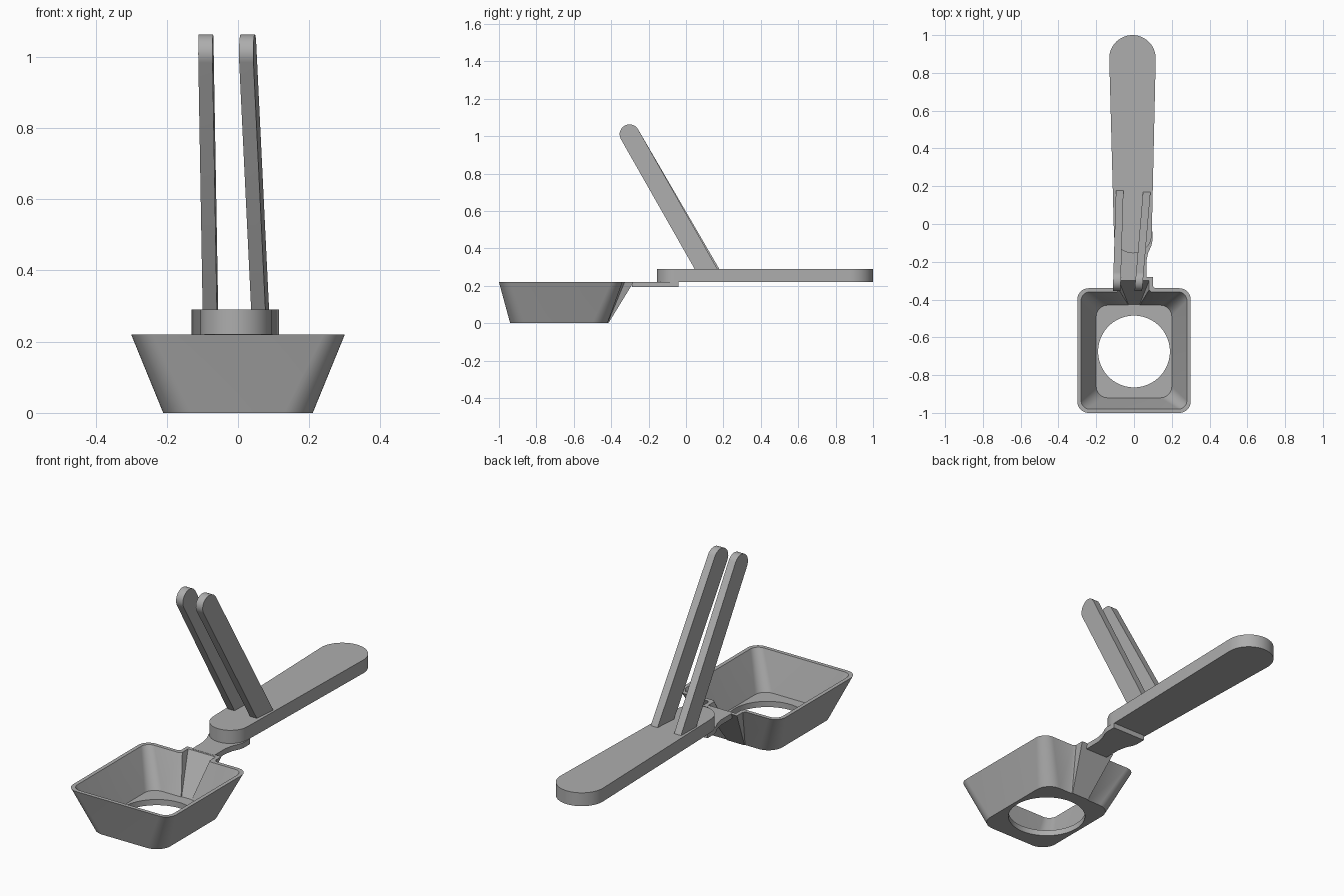
import bpy, bmesh
from math import pi, sin, cos, radians
from mathutils import Vector

if "Cube" in bpy.data.objects:
    bpy.data.objects.remove(bpy.data.objects["Cube"])

GREY = (0.42, 0.42, 0.42, 1)
mat = bpy.data.materials.new("plain grey")
mat.use_nodes = True
mat.diffuse_color = GREY
mat.node_tree.nodes["Principled BSDF"].inputs["Base Color"].default_value = GREY


def arc(cx, cy, r, start, end, n=10):
    """Points along an arc, angles in degrees."""
    angles = [radians(start + (end - start) * i / n) for i in range(n + 1)]
    return [(cx + r * cos(a), cy + r * sin(a)) for a in angles]


def finish(name, bm):
    bmesh.ops.recalc_face_normals(bm, faces=bm.faces)
    mesh = bpy.data.meshes.new(name)
    bm.to_mesh(mesh)
    bm.free()
    obj = bpy.data.objects.new(name, mesh)
    bpy.context.collection.objects.link(obj)
    mesh.materials.append(mat)
    return obj


def smooth(obj):
    bpy.ops.object.select_all(action="DESELECT")
    obj.select_set(True)
    bpy.context.view_layer.objects.active = obj
    bpy.ops.object.shade_smooth_by_angle(angle=radians(30))


def loft(name, loops):
    """Skin matching loops of points and cap both ends."""
    bm = bmesh.new()
    rings = [[bm.verts.new(p) for p in loop] for loop in loops]
    count = len(rings[0])
    for a, b in zip(rings, rings[1:]):
        for i in range(count):
            j = (i + 1) % count
            bm.faces.new((a[i], a[j], b[j], b[i]))
    bm.faces.new(rings[0])
    bm.faces.new(rings[-1])
    return finish(name, bm)


def slab(name, outline, z0, z1):
    return loft(name, [[(x, y, z) for x, y in outline] for z in (z0, z1)])


def basket_loop(z, hx, front, back, r, spout_w, spout_y):
    """Rounded rectangle with a spout pushed out of its back side."""
    pts = arc(-hx + r, front + r, r, 180, 270)
    pts += arc(hx - r, front + r, r, 270, 360)
    pts += arc(hx - r, back - r, r, 0, 90)
    w = spout_w
    pts += [(w + 0.012, back), (w, back + 0.2 * (spout_y - back)),
            (w, spout_y), (-w, spout_y),
            (-w, back + 0.2 * (spout_y - back)), (-w - 0.012, back)]
    pts += arc(-hx + r, back - r, r, 90, 180)
    return [(x, y, z) for x, y in pts]


# Basket: outer wall, rim, inner wall and floor in one skin
basket = loft("basket", [
    basket_loop(0, 0.21, -0.94, -0.42, 0.08, 0.05, -0.415),
    basket_loop(0.22, 0.30, -1.0, -0.34, 0.06, 0.10, -0.28),
    basket_loop(0.22, 0.28, -0.98, -0.36, 0.045, 0.08, -0.30),
    basket_loop(0.03, 0.20, -0.92, -0.43, 0.06, 0.03, -0.425),
])

# Round opening in the floor
cutter = slab("hole_cutter", arc(0, -0.675, 0.19, 0, 355, 71), -0.1, 0.1)
cutter.hide_render = True
cut = basket.modifiers.new("hole", "BOOLEAN")
cut.operation = "DIFFERENCE"
cut.solver = "EXACT"
cut.object = cutter
bpy.ops.object.select_all(action="DESELECT")
basket.select_set(True)
bpy.context.view_layer.objects.active = basket
bpy.ops.object.modifier_apply(modifier="hole")
bpy.data.objects.remove(cutter)
smooth(basket)

# Neck plate joining basket and handle
side = [(0.065, -0.29), (0.065, -0.2), (0.074, -0.155), (0.092, -0.115),
        (0.097, -0.09), (0.097, -0.04)]
neck = slab("neck", side + [(-x, y) for x, y in reversed(side)], 0.193, 0.221)
smooth(neck)

# Tapered handle with rounded ends
handle = slab("handle", arc(-0.008, 0.877, 0.123, 0, 180, 28)
              + arc(-0.006, -0.055, 0.1, 180, 360, 24), 0.22, 0.29)
smooth(handle)


def arm(name, slope, x0, shift):
    """Leaning bar with a rounded top, turned slightly about the vertical."""
    base, top = Vector((0.14 + shift, 0.25)), Vector((-0.302, 1.01))
    along = (top - base).normalized()
    across = Vector((along.y, -along.x))
    r = 0.053
    pts = [base - across * r, base + across * r]
    pts += [top + r * (across * cos(a) + along * sin(a))
            for a in (pi * i / 14 for i in range(15))]
    loops = [[(x0 + slope * p.x + dx, p.x, p.y) for p in pts]
             for dx in (-0.02, 0.02)]
    smooth(loft(name, loops))


# Two upright arms
arm("right_arm", 0.03, -0.081, 0.0)
arm("left_arm", 0.085, 0.053, -0.01)
